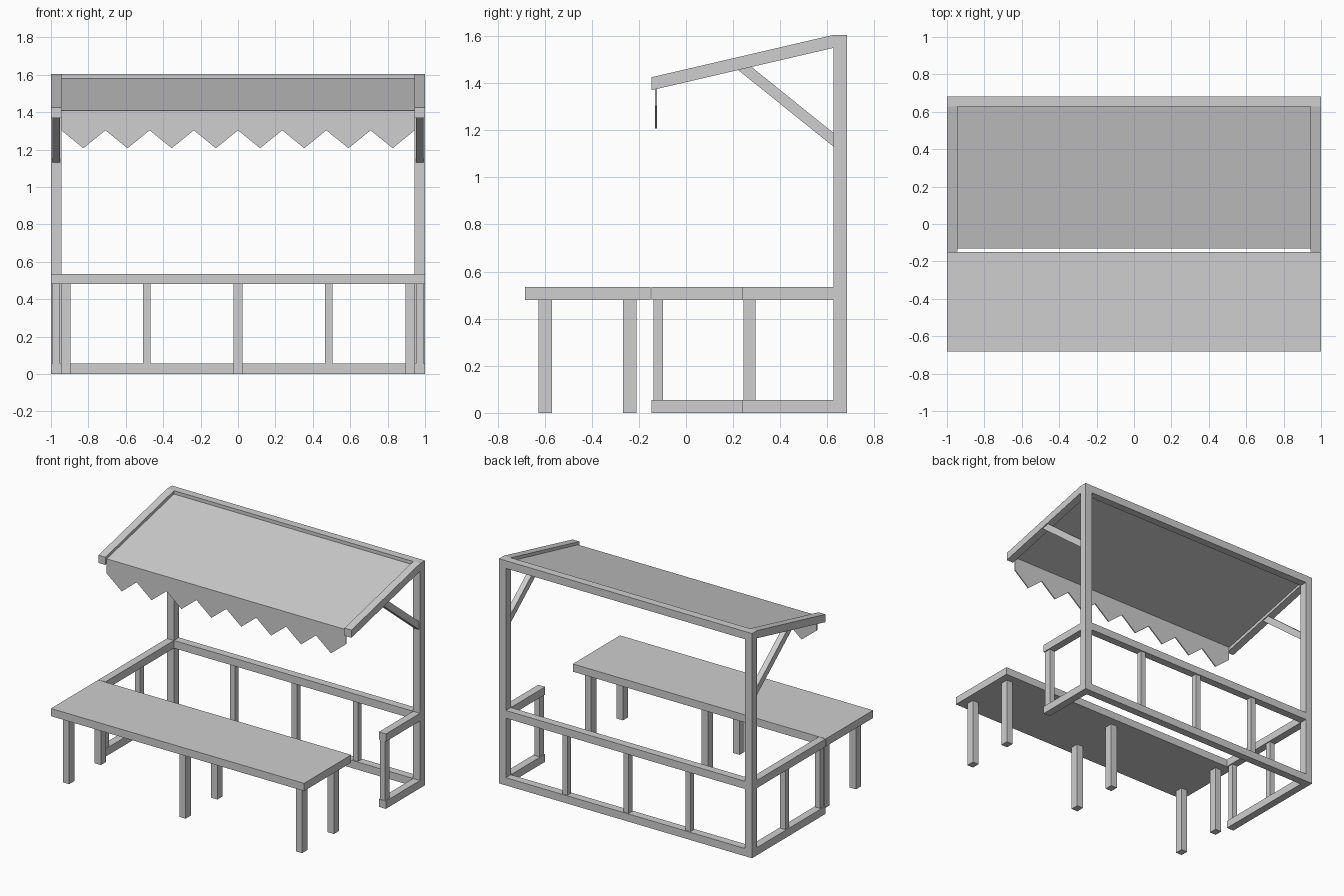
import bpy, bmesh
from mathutils import Vector

cube = bpy.data.objects.get("Cube")
if cube:
    bpy.data.objects.remove(cube, do_unlink=True)

mat = bpy.data.materials.new("light_grey")
mat.use_nodes = True
GREY = (0.62, 0.62, 0.62, 1)
mat.diffuse_color = GREY
for node in mat.node_tree.nodes:
    if node.type == 'BSDF_PRINCIPLED':
        node.inputs["Base Color"].default_value = GREY


def prism(name, profile, axis, lo, hi):
    """Extrude a 2D profile along the x axis (points y, z) or y axis (points x, z)."""
    bm = bmesh.new()
    def place(p):
        return (lo, p[0], p[1]) if axis == 'x' else (p[0], lo, p[1])
    face = bm.faces.new([bm.verts.new(place(p)) for p in profile])
    out = bmesh.ops.extrude_face_region(bm, geom=[face])
    shift = Vector((hi - lo, 0, 0)) if axis == 'x' else Vector((0, hi - lo, 0))
    bmesh.ops.translate(bm, vec=shift,
                        verts=[v for v in out["geom"] if isinstance(v, bmesh.types.BMVert)])
    bmesh.ops.recalc_face_normals(bm, faces=bm.faces)
    mesh = bpy.data.meshes.new(name)
    bm.to_mesh(mesh)
    bm.free()
    mesh.materials.append(mat)
    obj = bpy.data.objects.new(name, mesh)
    bpy.context.collection.objects.link(obj)
    return obj


def box(name, x, y, z):
    return prism(name, [(y[0], z[0]), (y[1], z[0]), (y[1], z[1]), (y[0], z[1])], 'x', *x)


W = 0.055                      # beam thickness
BACK, INNER, FRONT = 0.683, 0.627, -0.147
SEAT, TOP = (0.48, 0.535), 1.605
GAP = (W, SEAT[0])             # height between lower and upper rails

# Table top and six legs
box("table_top", (-1, 1), (-0.683, -0.15), SEAT)
for x in (-0.921, 0, 0.921):
    for label, y in (("front", -0.597), ("back", -0.239)):
        box("table_leg_" + label, (x - 0.025, x + 0.025), (y - 0.029, y + 0.029), (0, SEAT[0]))

# Rear frame rails and uprights
for name, z in (("back_lower_rail", (0, W)), ("back_counter_rail", SEAT),
                ("back_top_rail", (TOP - W, TOP))):
    box(name, (W - 1, 1 - W), (INNER, BACK), z)
for x in (-0.487, 0, 0.484):
    box("back_upright", (x - 0.02, x + 0.02), (INNER + 0.008, BACK - 0.008), GAP)

# Corner posts, side rails, sloped roof rails and braces
for side, s, end in (("left", 1, 0.24), ("right", -1, FRONT)):
    outer = sorted((s, s * (1 - W)))
    slim = sorted((s * 0.992, s * 0.952))
    box(side + "_corner_post", outer, (INNER, BACK), (0, TOP))
    box(side + "_lower_rail", outer, (end, INNER), (0, W))
    box(side + "_arm_rail", outer, (end, INNER), SEAT)
    prism(side + "_roof_rail", [(FRONT, 1.37), (INNER, TOP - W), (INNER, TOP), (FRONT, 1.425)],
          'x', *outer)
    prism(side + "_brace", [(0.221, 1.456), (INNER, 1.13), (INNER, 1.188), (0.278, 1.469)],
          'x', *slim)

# Side uprights under the arm rails
box("left_end_upright", (0.952, 0.992), (0.244, 0.296), GAP)
box("right_middle_upright", (-0.992, -0.952), (0.255, 0.296), GAP)
box("right_end_upright", (-0.992, -0.952), (-0.139, -0.098), GAP)

# Thin sloped canopy sheet
EDGE = 1 - W
prism("canopy_sheet", [(-0.132, 1.398), (INNER, 1.571), (INNER, 1.581), (-0.132, 1.408)],
      'x', -EDGE, EDGE)

# Zigzag valance hanging from the canopy
teeth = 8
zigzag = [(-EDGE + EDGE * i / teeth, 1.207 if i % 2 else 1.303) for i in range(2 * teeth + 1)]
prism("valance", zigzag + [(EDGE, 1.4), (-EDGE, 1.4)], 'y', -0.132, -0.124)
